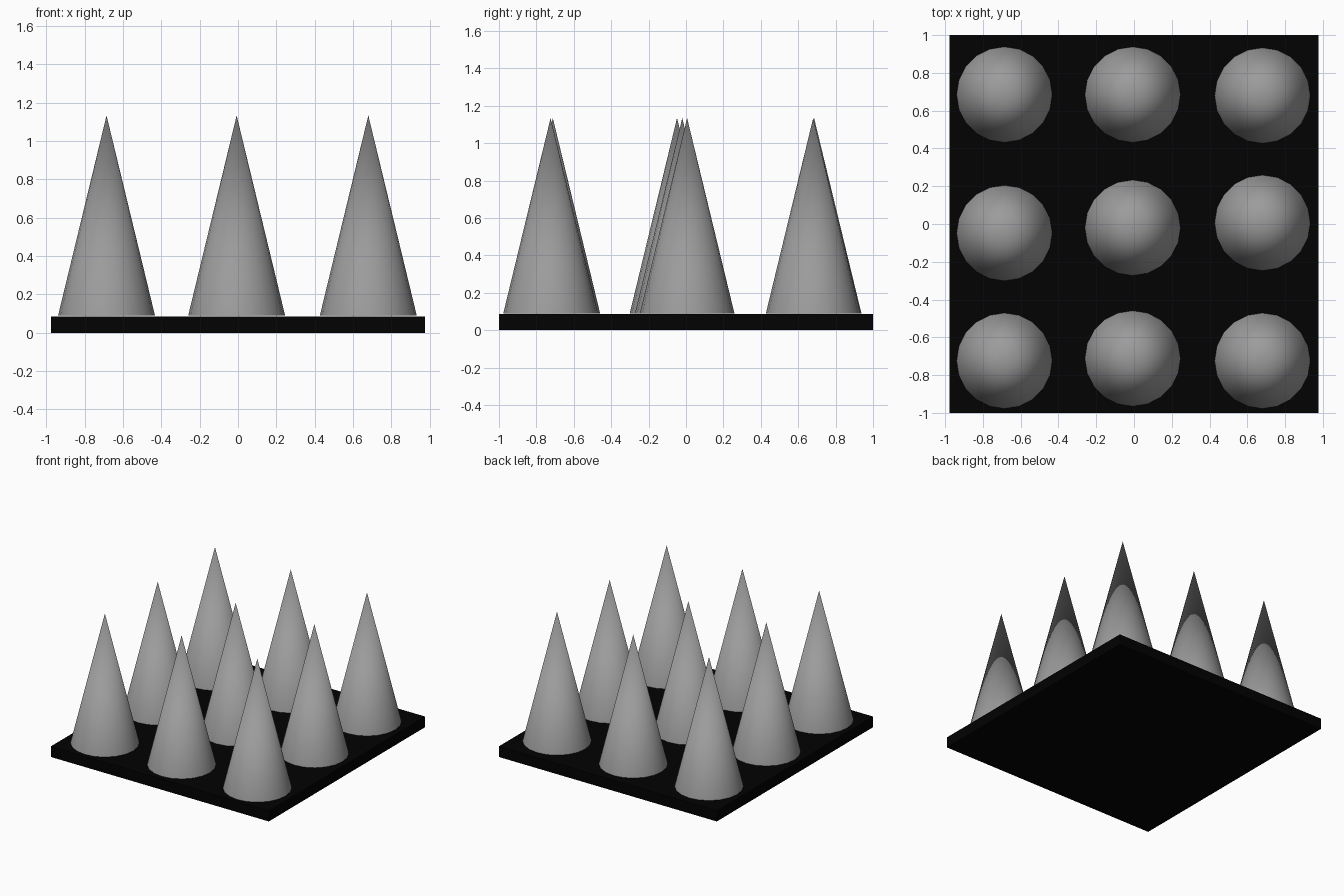
import bpy

if "Cube" in bpy.data.objects:
    bpy.data.objects.remove(bpy.data.objects["Cube"])

BASE_TOP = 0.086
CONE_BOTTOM = 0.089
TIP = 1.134
RADIUS = 0.253


def material(name, value):
    mat = bpy.data.materials.new(name)
    mat.diffuse_color = (value, value, value, 1)
    mat.use_nodes = True
    mat.node_tree.nodes["Principled BSDF"].inputs["Base Color"].default_value = mat.diffuse_color
    return mat


black = material("black", 0.0005)
grey = material("mid_grey", 0.33)

# Black square base plate
bpy.ops.mesh.primitive_cube_add(size=1, location=(0, 0, BASE_TOP / 2))
base = bpy.context.object
base.name = "base_plate"
base.scale = (1.953, 2.0, BASE_TOP)
bpy.ops.object.transform_apply(location=False, rotation=False, scale=True)
base.data.materials.append(black)

# Slightly uneven grid of grey cones: each column lists its y positions, front to back
columns = {
    "left": (-0.686, (-0.724, -0.048, 0.685)),
    "middle": (-0.007, (-0.712, -0.02, 0.685)),
    "right": (0.68, (-0.724, 0.006, 0.68)),
}
for side, (x, rows) in columns.items():
    for row, y in zip(("front", "centre", "back"), rows):
        bpy.ops.mesh.primitive_cone_add(
            vertices=20, radius1=RADIUS, radius2=0, depth=TIP - CONE_BOTTOM,
            location=(x, y, (TIP + CONE_BOTTOM) / 2))
        cone = bpy.context.object
        cone.name = f"cone_{side}_{row}"
        cone.data.materials.append(grey)
        bpy.ops.object.shade_smooth_by_angle()
